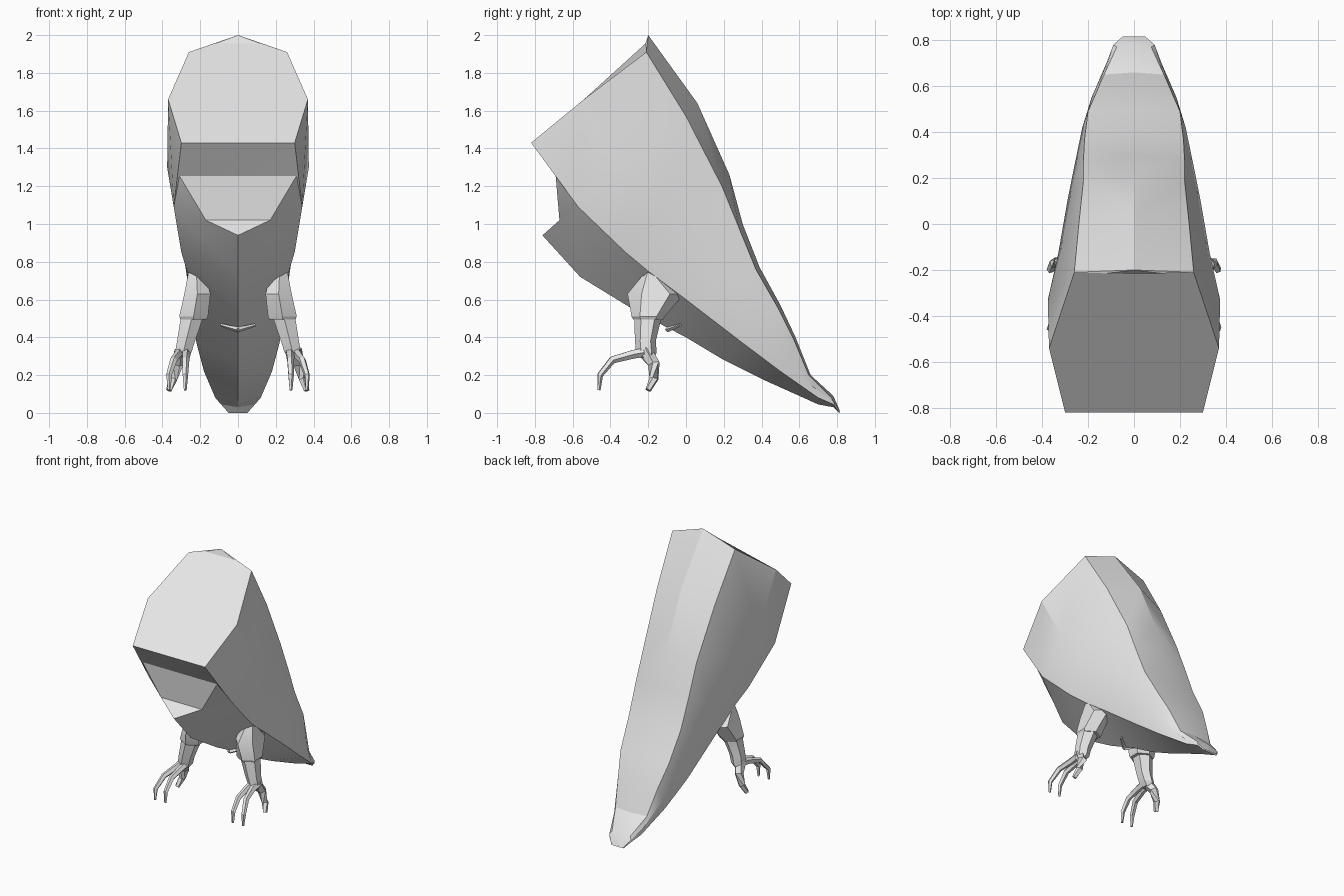
import bpy
import bmesh
from math import cos, sin, tau
from mathutils import Vector

cube = bpy.data.objects.get("Cube")
if cube:
    bpy.data.objects.remove(cube, do_unlink=True)

grey = bpy.data.materials.new("plain grey")
grey.use_nodes = True
colour = (0.8, 0.8, 0.8, 1)
grey.diffuse_color = colour
grey.node_tree.nodes["Principled BSDF"].inputs["Base Color"].default_value = colour


def finish(name, bm, angle=0.4):
    """Turn a bmesh into a shaded object with the shared material."""
    bmesh.ops.remove_doubles(bm, verts=bm.verts, dist=0.0005)
    bmesh.ops.recalc_face_normals(bm, faces=bm.faces)
    mesh = bpy.data.meshes.new(name)
    bm.to_mesh(mesh)
    bm.free()
    mesh.materials.append(grey)
    obj = bpy.data.objects.new(name, mesh)
    bpy.context.collection.objects.link(obj)
    bpy.ops.object.select_all(action="DESELECT")
    bpy.context.view_layer.objects.active = obj
    obj.select_set(True)
    bpy.ops.object.shade_smooth_by_angle(angle=angle)
    return obj


def skin(bm, rings):
    """Join closed rings of points into a capped skin."""
    rows = [[bm.verts.new(p) for p in ring] for ring in rings]
    count = len(rows[0])
    for low, high in zip(rows, rows[1:]):
        for i in range(count):
            j = (i + 1) % count
            bm.faces.new((low[i], low[j], high[j], high[i]))
    bm.faces.new(rows[0])
    bm.faces.new(rows[-1])


def tube(bm, path, radii, sides=5):
    """Sweep a tapering polygon along a path."""
    points = [Vector(p) for p in path]
    rings = []
    for i, (p, r) in enumerate(zip(points, radii)):
        along = points[min(i + 1, len(points) - 1)] - points[max(i - 1, 0)]
        turn = along.to_track_quat("Z", "Y")
        rings.append([p + turn @ Vector((r * cos(tau * k / sides), r * sin(tau * k / sides), 0))
                      for k in range(sides)])
    skin(bm, rings)


# Lengthwise rails of the hooded body, from face to tail tip
spine = [(0, -.2, 2), (0, .06, 1.64), (0, .23, 1.26), (0, .3, 1), (0, .39, .77),
         (0, .5, .57), (0, .58, .4), (0, .66, .2), (0, .78, .09), (0, .815, .01)]
back_edge = [(.26, -.21, 1.91), (.24, 0, 1.57), (.22, .19, 1.2), (.22, .28, .98), (.215, .37, .76),
             (.2, .49, .55), (.165, .57, .39), (.13, .65, .2), (.075, .77, .08), (.04, .815, .01)]
flank = [(.37, -.54, 1.66), (.375, -.33, 1.3), (.33, -.13, 1.13), (.29, .1, .85), (.26, .25, .65),
         (.225, .42, .45), (.185, .55, .29), (.13, .67, .14), (.09, .78, .06), (.05, .815, .01)]
hem = [(.3, -.82, 1.43), (.34, -.57, 1.09), (.3, -.32, .85), (.27, -.2, .75), (.25, 0, .6),
       (.22, .3, .37), (.18, .5, .22), (.12, .7, .08), (.09, .78, .045), (.05, .812, 0)]
keel = [(0, -.76, .94), (0, -.56, .72), (0, -.25, .53), (0, 0, .4),
        (0, .2, .28), (0, .4, .18), (0, .7, .045), (0, .78, .03), (0, .812, 0)]

bm = bmesh.new()


def face(*points):
    bm.faces.new([bm.verts.new(p) for p in points])


def flip(p):
    return (-p[0], p[1], p[2])


def strip(a, b):
    for i in range(min(len(a), len(b)) - 1):
        quad = (a[i], a[i + 1], b[i + 1], b[i])
        face(*quad)
        face(*[flip(p) for p in quad])


strip(spine, back_edge)
strip(back_edge, flank)
strip(flank, hem)
strip(hem[1:], keel)

# Sloping forehead and the small crest above it
crest = (.12, -.215, 1.955)
outline = [crest, back_edge[0], flank[0], hem[0]]
face(*outline, *[flip(p) for p in reversed(outline)])
face(spine[0], crest, flip(crest))
for side in (lambda p: p, flip):
    face(*[side(p) for p in (spine[0], back_edge[0], crest)])

# Brow underside, recessed face and lower beak ledge
brow, lip = (.31, -.69, 1.255), (.17, -.67, 1.02)
face(hem[0], flip(hem[0]), flip(brow), brow)
face(brow, flip(brow), flip(lip), lip)
face(lip, flip(lip), keel[0])
for side in (lambda p: p, flip):
    face(*[side(p) for p in (hem[0], brow, hem[1])])
    face(*[side(p) for p in (brow, lip, hem[1])])
    face(*[side(p) for p in (lip, keel[0], hem[1])])
finish("hooded_body", bm)

# Small chevron fold under the belly
bm = bmesh.new()
for s in (-1, 1):
    tube(bm, [(0, -.1, .44), (s * .09, -.03, .465)], [.014, .008], 4)
finish("belly_fold", bm)


def ring(x, y, z, rx, ry, sides=6):
    return [(x + rx * cos(tau * (k + .5) / sides), y + ry * sin(tau * (k + .5) / sides), z)
            for k in range(sides)]


for s, label in ((1, "left"), (-1, "right")):
    # Thigh flaring out to a loose cuff
    bm = bmesh.new()
    skin(bm, [ring(s * .22, -.19, .74, .05, .03), ring(s * .215, -.16, .63, .08, .15),
              ring(s * .235, -.2, .51, .088, .088), ring(s * .235, -.2, .495, .08, .08)])
    finish(label + "_thigh", bm)

    # Shank narrowing to the ankle
    bm = bmesh.new()
    skin(bm, [ring(s * .24, -.2, .52, .07, .075), ring(s * .275, -.215, .38, .055, .055),
              ring(s * .29, -.21, .32, .05, .055), ring(s * .3, -.205, .29, .035, .035)])
    finish(label + "_shank", bm)

    # Two curved front toes and one hind toe
    bm = bmesh.new()
    for root, tip in ((.275, .28), (.315, .365)):
        mid = (root + tip) / 2
        tube(bm, [(s * root, -.22, .32), (s * root, -.28, .31), (s * mid, -.39, .28),
                  (s * tip, -.455, .2), (s * tip, -.46, .12)],
             [.025, .024, .02, .016, .008])
    tube(bm, [(s * .3, -.22, .33), (s * .32, -.17, .26), (s * .345, -.17, .18), (s * .365, -.2, .12)],
         [.04, .032, .024, .016])
    finish(label + "_toes", bm)
